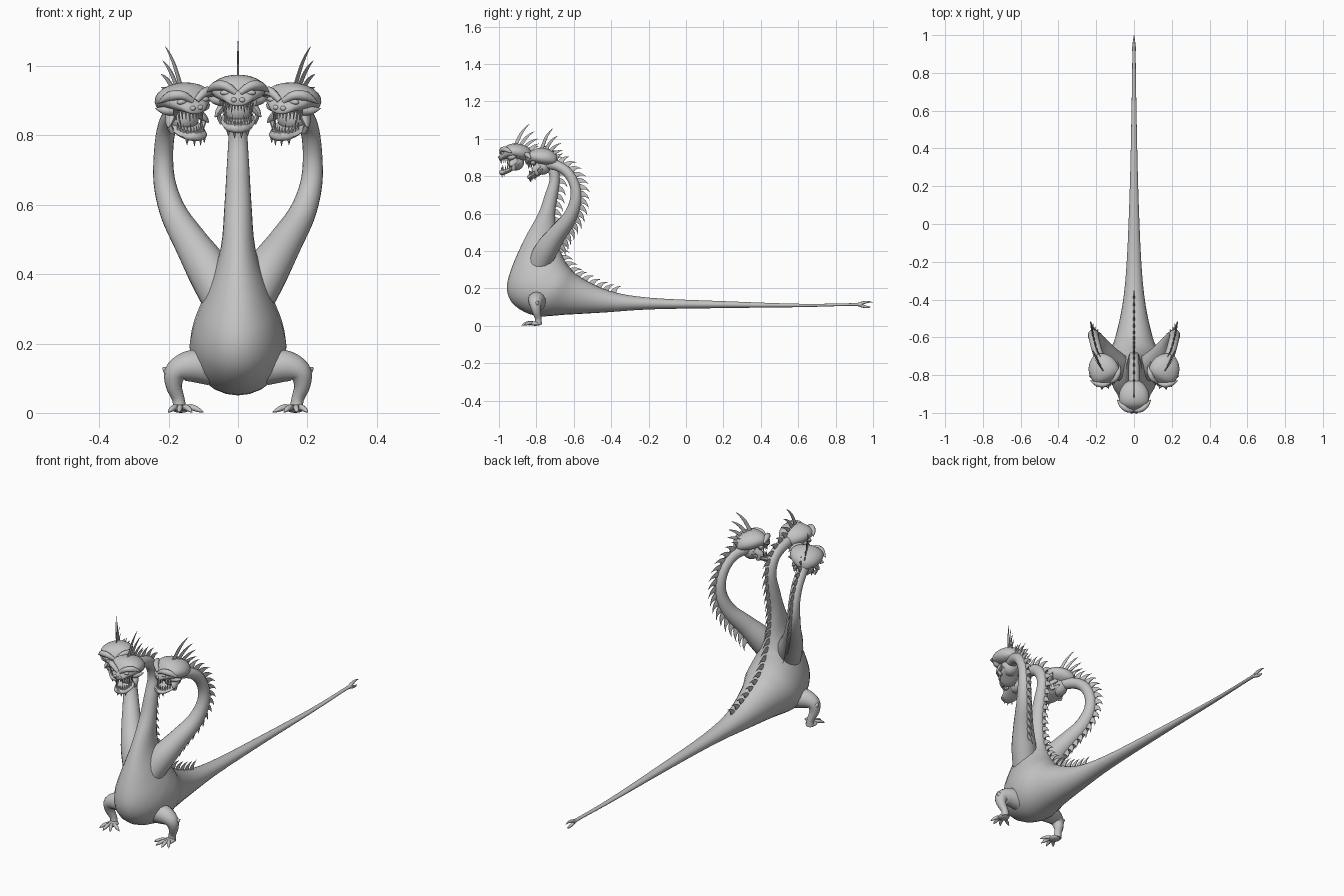
import bpy, bmesh, math
from mathutils import Vector as V, Matrix

if "Cube" in bpy.data.objects:
    bpy.data.objects.remove(bpy.data.objects["Cube"])

skin = bpy.data.materials.new("grey_skin")
skin.diffuse_color = (0.55, 0.55, 0.55, 1)
skin.use_nodes = True
skin.node_tree.nodes["Principled BSDF"].inputs["Base Color"].default_value = skin.diffuse_color


def smooth(rows, k):
    """Catmull-Rom interpolation of rows of numbers, k steps per span."""
    out = []
    for i in range(len(rows) - 1):
        p0, p1, p2, p3 = (rows[min(max(i + j, 0), len(rows) - 1)] for j in (-1, 0, 1, 2))
        for s in range(k):
            t = s / k
            out.append([b + .5 * t * (c - a + t * (2*a - 5*b + 4*c - d + t * (3*(b - c) + d - a)))
                        for a, b, c, d in zip(p0, p1, p2, p3)])
    return out + [list(rows[-1])]


def loft(bm, rings, n=16, M=Matrix()):
    """Skin a list of ellipses (centre, half axis a, half axis b)."""
    loops = [[bm.verts.new(M @ (c + a * math.cos(2*math.pi*i/n) + b * math.sin(2*math.pi*i/n)))
              for i in range(n)] for c, a, b in rings]
    for p, q in zip(loops, loops[1:]):
        for i in range(n):
            bm.faces.new((p[i], p[(i+1) % n], q[(i+1) % n], q[i]))
    bm.faces.new(loops[0][::-1])
    bm.faces.new(loops[-1])


def tube(bm, pts, n=12, k=4, up=(0, 0, 1), flat=1, M=Matrix()):
    """Tapered tube through (x, y, z, radius) points; flat thins it sideways."""
    rows = smooth(pts, k)
    rings = []
    for i, r in enumerate(rows):
        t = (V(rows[min(i+1, len(rows)-1)][:3]) - V(rows[max(i-1, 0)][:3])).normalized()
        a = t.cross(V(up)).normalized()
        rings.append((V(r[:3]), a * r[3] * flat, a.cross(t) * r[3]))
    loft(bm, rings, n, M)


def ball(bm, c, s, M=Matrix()):
    bmesh.ops.create_uvsphere(bm, u_segments=14, v_segments=8, radius=1,
                              matrix=M @ Matrix.LocRotScale(V(c), None, V(s)))


def finish(bm, name, angle=50):
    bmesh.ops.recalc_face_normals(bm, faces=bm.faces)
    me = bpy.data.meshes.new(name)
    bm.to_mesh(me)
    bm.free()
    ob = bpy.data.objects.new(name, me)
    me.materials.append(skin)
    bpy.context.collection.objects.link(ob)
    bpy.ops.object.select_all(action='DESELECT')
    ob.select_set(True)
    bpy.context.view_layer.objects.active = ob
    bpy.ops.object.shade_smooth_by_angle(angle=math.radians(angle))


def fin(bm, p, out, tail, size):
    """Thin curved blade standing on the back, tip swept toward the tail."""
    side = out.cross(tail).normalized()
    rows = [(-.1, 0, .42), (.35, .1, .3), (.7, .38, .16), (.95, .8, .01)]
    loft(bm, [(p + (out*h + tail*s) * size, side * .1 * size * w / .42 + side * .0005,
               tail * w * size) for h, s, w in smooth(rows, 2)], 6)


# Body with tail and middle neck: back y,z / belly y,z / half width
body = [(.94, .124, .94, .104, .011), (.88, .121, .88, .107, .009), (.61, .118, .61, .1, .013),
        (.2, .132, .2, .095, .022), (-.19, .15, -.19, .088, .038), (-.41, .187, -.43, .072, .06),
        (-.567, .262, -.64, .06, .1), (-.62, .31, -.80, .053, .138), (-.65, .353, -.914, .107, .132),
        (-.665, .385, -.957, .19, .112), (-.68, .42, -.936, .30, .085), (-.695, .49, -.866, .46, .05),
        (-.70, .60, -.79, .60, .039), (-.685, .70, -.755, .70, .033), (-.675, .79, -.73, .78, .028),
        (-.69, .86, -.74, .83, .027), (-.735, .91, -.765, .86, .028), (-.81, .935, -.82, .88, .03),
        (-.88, .945, -.88, .885, .03)]
rows = smooth(body, 4)
bm = bmesh.new()
loft(bm, [(V((0, (a+c)/2, (b+d)/2)), V((w, 0, 0)), V((0, (a-c)/2, (b-d)/2)))
          for a, b, c, d, w in rows], 24)
finish(bm, "body")

# Forked tail tip
bm = bmesh.new()
for s in (1, -1):
    tube(bm, [(0, .92, .114, .009), (0, .95, .114 + s*.010, .008), (0, .975, .114 + s*.014, .005),
              (0, 1 if s > 0 else .985, .114 + s*.011, .001)], 8)
finish(bm, "tail_fork")


def fin_row(bm, line, spacing, size):
    """Blades at even spacing along a list of (point, outward) pairs, head first."""
    left = 0
    for (p, o), (q, _) in zip(line, line[1:]):
        d = (q - p).length
        t = (q - p).normalized()
        while left < d:
            fin(bm, p + t*left, (o - t * o.dot(t)).normalized(), t, size)
            left += spacing
        left -= d


# Fins down the middle neck and back
bm = bmesh.new()
fin_row(bm, [(V((0, a, b)), V((0, a-c, b-d)).normalized())
             for a, b, c, d, w in rows[::-1] if -.84 < a < -.36], .042, .046)
finish(bm, "back_fins", 30)

# Side necks, each with its fins
neck = [(.04, -.79, .32, .06), (.085, -.745, .41, .062), (.135, -.69, .49, .05),
        (.185, -.625, .575, .039), (.211, -.592, .66, .032), (.215, -.592, .74, .028),
        (.208, -.625, .81, .027), (.193, -.68, .852, .027), (.165, -.75, .87, .03)]
for s, side in ((1, "right"), (-1, "left")):
    pts = [(s*x, y, z, r) for x, y, z, r in neck]
    bm = bmesh.new()
    tube(bm, pts, 18, 5, (0, .9, .1))
    finish(bm, side + "_neck")
    hub = V((s*.17, -.78, .68))
    line, sm = [], smooth(pts, 5)
    for i in range(8, len(sm) - 1):
        c, t = V(sm[i][:3]), (V(sm[i+1][:3]) - V(sm[i-1][:3])).normalized()
        o = c - hub
        o = (o - t * o.dot(t)).normalized()
        line.append((c + o * sm[i][3], o))
    bm = bmesh.new()
    fin_row(bm, line[::-1], .036, .048)
    finish(bm, side + "_neck_fins", 30)

# Legs and clawed feet
for s, side in ((1, "right"), (-1, "left")):
    bm = bmesh.new()
    tube(bm, [(s*.08, -.79, .13, .05), (s*.135, -.80, .135, .046), (s*.178, -.805, .118, .034),
              (s*.185, -.80, .08, .024), (s*.172, -.79, .04, .018), (s*.168, -.79, .008, .02)],
         14, 4, (0, 1, 0))
    tube(bm, [(s*.18, -.80, .11, .022), (s*.205, -.795, .122, .013), (s*.217, -.79, .13, .002)], 8, 2)
    ball(bm, (s*.165, -.805, .012), (.028, .032, .012))
    finish(bm, side + "_leg")
    bm = bmesh.new()
    for dx, dy in ((-.05, -.025), (-.025, -.05), (.004, -.055), (.028, -.042)):
        x, y = s*(.165 + dx), -.81 + dy
        tube(bm, [(s*.165, -.805, .012, .010), (s*(.165 + dx*.6), -.81 + dy*.6, .016, .009),
                  (x, y, .009, .007), (s*(.165 + dx*1.3), -.81 + dy*1.25, .002, .001)], 8, 3)
    finish(bm, side + "_toes")


def head(M, name):
    # Skull: y, half width, top, bottom
    bm = bmesh.new()
    skull = [(.085, .02, .0, -.035), (.065, .05, .024, -.042), (.03, .073, .04, -.045),
             (-.01, .08, .045, -.04), (-.045, .073, .036, -.038), (-.068, .05, .012, -.042),
             (-.084, .032, -.012, -.046), (-.09, .015, -.024, -.042)]
    loft(bm, [(V((0, y, (t+b)/2)), V((w, 0, 0)), V((0, 0, (t-b)/2)))
              for y, w, t, b in smooth(skull, 3)], 22, M)
    # Mouth back and lower jaw
    ball(bm, (0, .0, -.055), (.045, .045, .045), M)
    jaw = [(.02, .04, -.045, -.085), (-.015, .05, -.072, -.1), (-.05, .043, -.09, -.118),
           (-.075, .032, -.096, -.124), (-.086, .018, -.1, -.118)]
    loft(bm, [(V((0, y, (t+b)/2)), V((w, 0, 0)), V((0, 0, (t-b)/2)))
              for y, w, t, b in smooth(jaw, 3)], 16, M)
    finish(bm, name + "_skull_and_jaw")
    # Slanted brows, eyes, cheek flaps and nostrils
    bm = bmesh.new()
    for s in (1, -1):
        tube(bm, [(s*.006, -.078, -.008, .009), (s*.035, -.074, .012, .013),
                  (s*.065, -.05, .012, .014), (s*.09, -.02, -.006, .001)], 8, 3, M=M)
        tube(bm, [(s*.045, -.03, -.03, .016), (s*.068, -.015, -.028, .012),
                  (s*.086, .005, -.02, .001)], 8, 3, M=M)
        ball(bm, (s*.036, -.07, -.007), (.016, .010, .008), M)
        ball(bm, (s*.012, -.088, -.028), (.009, .007, .007), M)
        tube(bm, [(s*.04, .0, -.04, .02), (s*.054, -.018, -.06, .018),
                  (s*.063, -.025, -.073, .008), (s*.066, -.028, -.077, .001)], 8, 3, (0, 1, 0), .6, M)
        tube(bm, [(s*.046, -.01, -.095, .012), (s*.056, -.015, -.07, .011),
                  (s*.05, -.018, -.045, .006)], 8, 3, (0, 1, 0), .6, M)
    finish(bm, name + "_brows_and_cheeks")
    # Teeth around both jaws and chin spikes
    bm = bmesh.new()
    for i in range(-6, 7):
        a = i / 6 * 1.35
        long = .028 if abs(i) in (2, 5) else .019
        for z, w, d, g in ((-.04, .042, -.082, -1), (-.1, .038, -.078, 1)):
            x, y = w * math.sin(a), -.02 + (d + .02) * math.cos(a)
            z += .02 * g * (1 - math.cos(a)) if g > 0 else 0
            tube(bm, [(x, y, z - g*.004, .0045), (x, y + .002, z + g*long, .0006)], 6, 1, (0, 1, 0), 1, M)
    for x, y, l in ((-.028, -.065, .014), (-.01, -.076, .02), (.01, -.076, .02), (.028, -.065, .014)):
        tube(bm, [(x, y, -.112, .007), (x, y + .004, -.118 - l, .0008)], 6, 1, (0, 1, 0), 1, M)
    finish(bm, name + "_teeth", 40)
    # Swept crest blades
    bm = bmesh.new()
    for y, z, b, h in ((.0, .038, .075, .112), (.025, .034, .075, .075),
                       (.048, .025, .07, .045), (.065, .012, .06, .02)):
        tube(bm, [(0, y, z, .011), (0, y + b*.35, z + h*.5, .009), (0, y + b*.7, z + h*.82, .005),
                  (0, y + b, z + h, .0006)], 6, 3, (0, 1, 0), .3, M)
    finish(bm, name + "_crest", 40)


head(Matrix.Translation((0, -.91, .93)), "middle_head")
for s, side in ((1, "right"), (-1, "left")):
    head(Matrix.Translation((s*.162, -.77, .907)) @ Matrix.Rotation(-s*math.radians(27), 4, 'Z')
         @ Matrix.Rotation(s*math.radians(6), 4, 'Y'), side + "_head")
